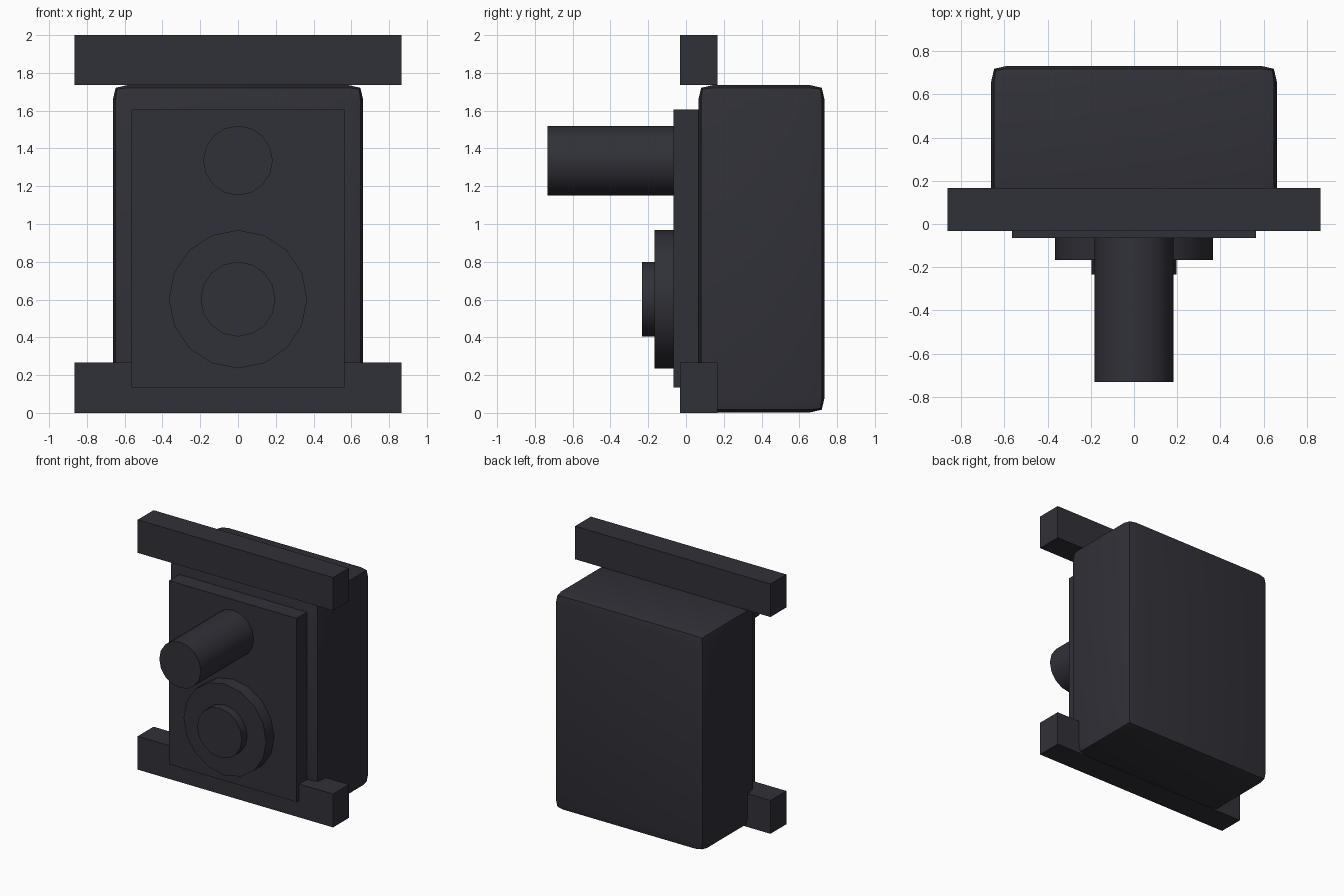
import bpy, math

if "Cube" in bpy.data.objects:
    bpy.data.objects.remove(bpy.data.objects["Cube"])

dark = bpy.data.materials.new("dark_charcoal")
dark.diffuse_color = (0.03, 0.03, 0.04, 1)
dark.use_nodes = True
dark.node_tree.nodes["Principled BSDF"].inputs["Base Color"].default_value = dark.diffuse_color


def finish(name):
    ob = bpy.context.object
    ob.name = name
    ob.data.materials.append(dark)
    return ob


def box(name, x, y, z):
    """Box from (min, max) ranges."""
    r = (x, y, z)
    bpy.ops.mesh.primitive_cube_add(size=1, location=[(a + b) / 2 for a, b in r])
    ob = finish(name)
    ob.scale = [b - a for a, b in r]
    bpy.ops.object.transform_apply(location=False, rotation=False, scale=True)
    return ob


def disc(name, radius, y0, y1, z):
    """16-sided cylinder along y."""
    bpy.ops.mesh.primitive_cylinder_add(
        vertices=16, radius=radius, depth=y1 - y0,
        location=(0, (y0 + y1) / 2, z), rotation=(math.pi / 2, 0, 0))
    ob = finish(name)
    bpy.ops.object.shade_smooth_by_angle(angle=math.radians(30))
    return ob


# Housing with softened edges
body = box("housing", (-0.662, 0.662), (0.066, 0.733), (0.003, 1.735))
bev = body.modifiers.new("soft_edges", 'BEVEL')
bev.width = 0.075
bev.segments = 2
bev.profile = 0.66
bpy.ops.object.modifier_apply(modifier=bev.name)
bpy.ops.object.shade_smooth_by_angle(angle=math.radians(30))

# Front panel
box("front_panel", (-0.565, 0.565), (-0.065, 0.08), (0.135, 1.605))

# Cross bars at bottom and top
for name, z in (("bottom_bar", (0, 0.267)), ("top_bar", (1.735, 2.0))):
    box(name, (-0.865, 0.865), (-0.033, 0.167), z)

# Protruding shaft, and stepped dial below it
disc("shaft", 0.184, -0.733, -0.06, 1.336)
disc("dial_base", 0.366, -0.166, -0.06, 0.602)
disc("dial_knob", 0.198, -0.233, -0.16, 0.602)
